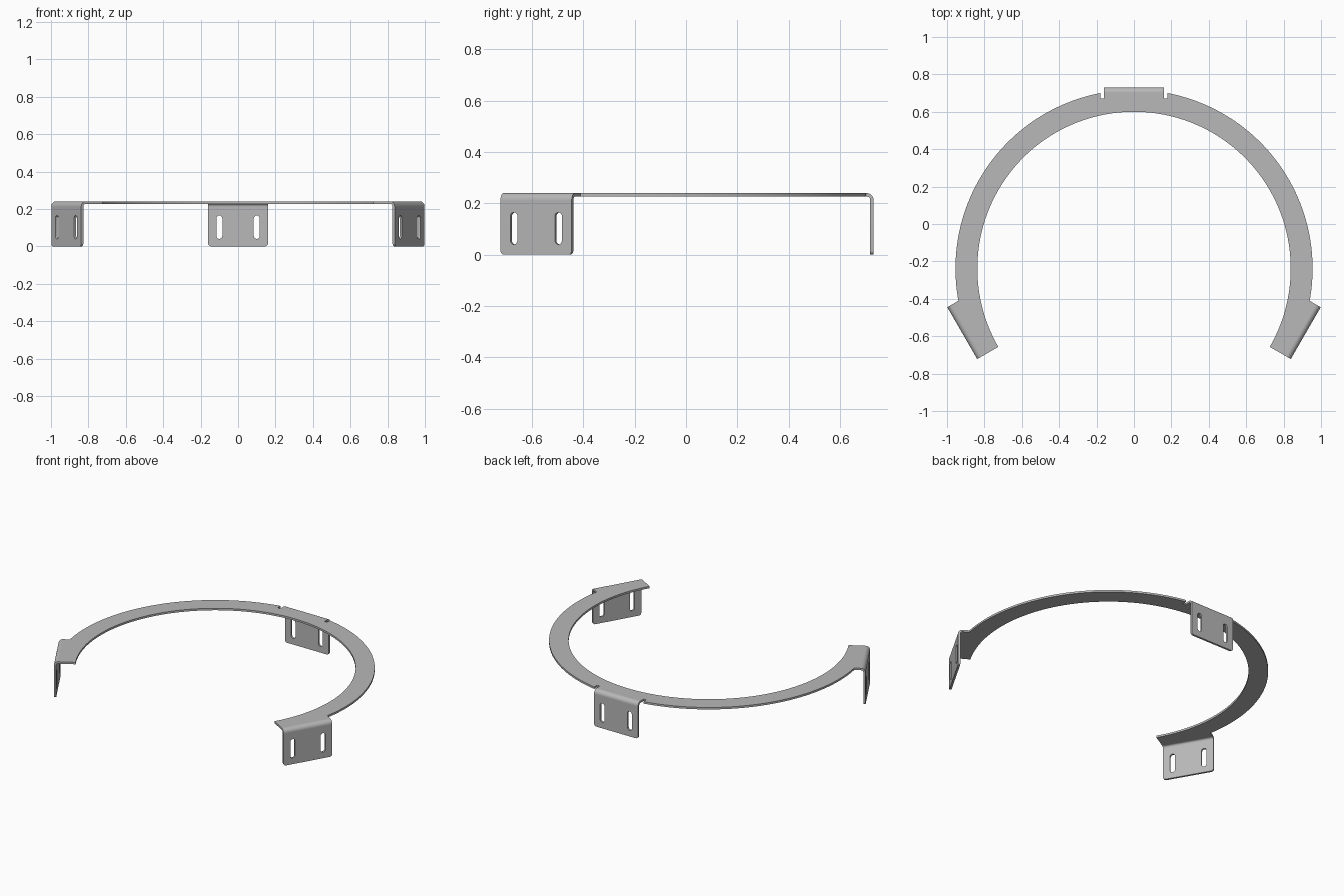
import bpy
from math import sin, cos, asin, radians, pi, sqrt
from mathutils import Matrix, Vector

if "Cube" in bpy.data.objects:
    bpy.data.objects.remove(bpy.data.objects["Cube"])

CENTER = Vector((0, -0.238, 0))          # middle of the ring
R_IN, R_OUT, R_TAB = 0.838, 0.955, 0.968
TOP, THICK, BEND = 0.24, 0.013, 0.027
HALF = 0.16                              # half width of a tab
FLAT = R_TAB - BEND                      # where the bend begins
UP = Vector((0, 0, 1))

steel = bpy.data.materials.new("grey steel")
steel.use_nodes = True
grey = (0.48, 0.48, 0.48, 1)
steel.diffuse_color = grey
steel.node_tree.nodes["Principled BSDF"].inputs["Base Color"].default_value = grey


def arc(cx, cy, r, a0, a1, n):
    return [(cx + r * cos(a0 + (a1 - a0) * i / n),
             cy + r * sin(a0 + (a1 - a0) * i / n)) for i in range(n + 1)]


def frame(x, y, origin):
    m = Matrix((x, y, x.cross(y))).transposed().to_4x4()
    m.translation = origin
    return m


def slab(name, outlines, thickness, matrix):
    """Extrude closed outlines (inner ones become holes) into a solid mesh."""
    curve = bpy.data.curves.new(name, 'CURVE')
    curve.dimensions = '2D'
    curve.fill_mode = 'BOTH'
    curve.extrude = thickness / 2
    for pts in outlines:
        spline = curve.splines.new('POLY')
        spline.points.add(len(pts) - 1)
        for p, (x, y) in zip(spline.points, pts):
            p.co = (x, y, 0, 1)
        spline.use_cyclic_u = True
    temp = bpy.data.objects.new(name + "_outline", curve)
    bpy.context.collection.objects.link(temp)
    deps = bpy.context.evaluated_depsgraph_get()
    mesh = bpy.data.meshes.new_from_object(temp.evaluated_get(deps))
    bpy.data.objects.remove(temp)
    mesh.transform(matrix)
    mesh.materials.clear()
    mesh.materials.append(steel)
    obj = bpy.data.objects.new(name, mesh)
    bpy.context.collection.objects.link(obj)
    bpy.ops.object.select_all(action='DESELECT')
    obj.select_set(True)
    bpy.context.view_layer.objects.active = obj
    bpy.ops.object.shade_smooth_by_angle(angle=radians(35))
    return obj


# Flat ring plate: half outline with relief notch and end tab, then mirrored
end = radians(-30)
radial = Vector((cos(end), sin(end)))
tangent = Vector((-sin(end), cos(end)))
notch_x, notch_y = HALF + 0.02, 0.908
half = [(HALF, FLAT), (HALF, notch_y), (notch_x, notch_y)]
half += arc(0, 0, R_OUT, pi / 2 - asin(notch_x / R_OUT),
            end + asin(2 * HALF / R_OUT), 48)
half += [tuple(radial * FLAT + tangent * 2 * HALF), tuple(radial * FLAT)]
half += arc(0, 0, R_IN, end, pi / 2, 64)
outline = half + [(-x, y) for x, y in reversed(half[:-1])]
slab("ring_plate", [outline], THICK,
     Matrix.Translation(CENTER + UP * (TOP - THICK / 2)))

# Mounting tabs: a rounded bend and a slotted upright panel
corner, slot_r = 0.016, 0.016
panel_top = TOP - BEND
panel = [(HALF, panel_top), (-HALF, panel_top)]
panel += arc(-HALF + corner, corner, corner, pi, 1.5 * pi, 6)
panel += arc(HALF - corner, corner, corner, 1.5 * pi, 2 * pi, 6)
slots = [arc(x, 0.165 - slot_r, slot_r, 0, pi, 10) +
         arc(x, 0.04 + slot_r, slot_r, pi, 2 * pi, 10) for x in (-0.1, 0.1)]
bend = (arc(0, 0, BEND, 0, pi / 2, 10) +
        arc(0, 0, BEND - THICK, pi / 2, 0, 10))

for name, angle, shift in (("back", 90, 0), ("left", -30, HALF), ("right", 210, -HALF)):
    a = radians(angle)
    out = Vector((cos(a), sin(a), 0))
    side = Vector((-sin(a), cos(a), 0))
    base = CENTER + side * shift
    slab(name + "_tab_panel", [panel] + slots, THICK,
         frame(side, UP, base + out * (R_TAB - THICK / 2)))
    slab(name + "_tab_bend", [bend], 2 * HALF,
         frame(out, UP, base + out * FLAT + UP * panel_top))
